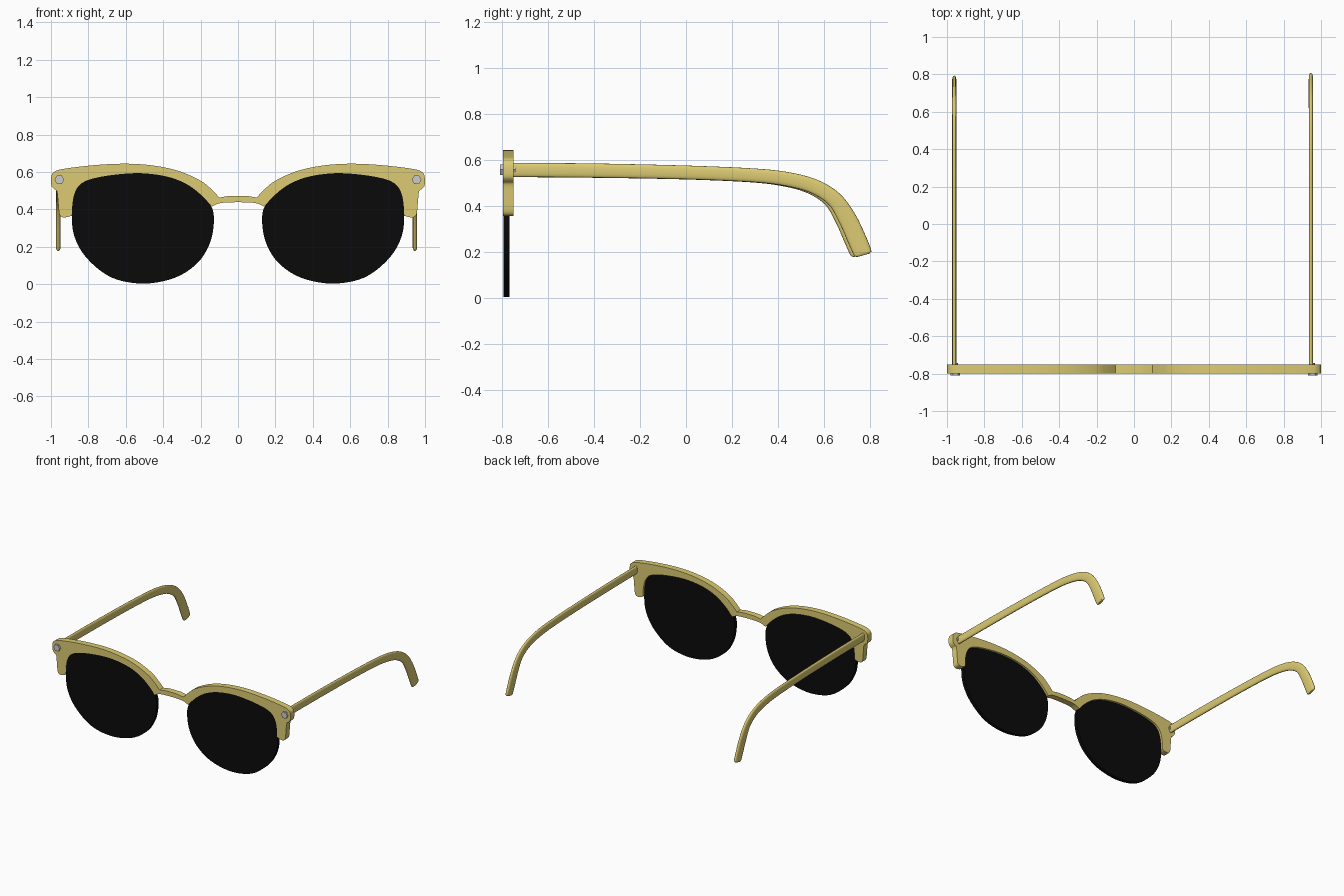
import bpy, bmesh, math
from mathutils import Vector

if "Cube" in bpy.data.objects:
    bpy.data.objects.remove(bpy.data.objects["Cube"])


def material(name, rgb):
    m = bpy.data.materials.new(name)
    m.diffuse_color = (*rgb, 1)
    m.use_nodes = True
    m.node_tree.nodes["Principled BSDF"].inputs["Base Color"].default_value = m.diffuse_color
    return m


GOLD = material("gold_plastic", (0.72, 0.60, 0.17))
BLACK = material("dark_lens", (0.003, 0.003, 0.003))


def spline(pts, steps=5, closed=False):
    """Catmull-Rom curve through points of any dimension."""
    p = [Vector(q) for q in pts]
    n = len(p)
    out = []
    for i in range(n if closed else n - 1):
        if closed:
            a, b, c, d = (p[(i + k) % n] for k in (-1, 0, 1, 2))
        else:
            b, c = p[i], p[i + 1]
            a = p[i - 1] if i else b * 2 - c
            d = p[i + 2] if i + 2 < n else c * 2 - b
        for s in range(steps):
            t = s / steps
            out.append(0.5 * (2 * b + (c - a) * t + (2 * a - 5 * b + 4 * c - d) * t * t
                              + (3 * b - a - 3 * c + d) * t ** 3))
    return out if closed else out + [p[-1]]


def finish(bm, name, mat=None, angle=35):
    bmesh.ops.remove_doubles(bm, verts=bm.verts, dist=1e-5)
    bmesh.ops.recalc_face_normals(bm, faces=bm.faces)
    me = bpy.data.meshes.new(name)
    bm.to_mesh(me)
    bm.free()
    ob = bpy.data.objects.new(name, me)
    bpy.context.collection.objects.link(ob)
    if mat:
        me.materials.append(mat)
    bpy.ops.object.select_all(action='DESELECT')
    ob.select_set(True)
    bpy.context.view_layer.objects.active = ob
    bpy.ops.object.shade_smooth_by_angle(angle=math.radians(angle))
    return ob


def plate(name, outline, y0, y1, mat=None, angle=35):
    """Solid plate from an x-z outline between two y depths."""
    bm = bmesh.new()
    face = bm.faces.new([bm.verts.new((x, y0, z)) for x, z in outline])
    r = bmesh.ops.extrude_face_region(bm, geom=[face])
    for v in r["geom"]:
        if isinstance(v, bmesh.types.BMVert):
            v.co.y = y1
    return finish(bm, name, mat, angle)


# Brow frame: right half from top of bridge round to its underside
bridge_top = spline([(0, 0.472), (0.05, 0.471), (0.10, 0.463)], 3)
brow = spline([(0.10, 0.463), (0.14, 0.505), (0.20, 0.553), (0.32, 0.606), (0.46, 0.635),
               (0.61, 0.644), (0.78, 0.635), (0.94, 0.615), (0.985, 0.598), (0.998, 0.575),
               (0.998, 0.53), (0.985, 0.51), (0.968, 0.495), (0.962, 0.44), (0.955, 0.375),
               (0.935, 0.357), (0.90, 0.362), (0.888, 0.372)], 4)
inner = spline([(0.888, 0.372), (0.884, 0.44), (0.868, 0.50), (0.835, 0.54), (0.77, 0.566),
                (0.65, 0.586), (0.515, 0.593), (0.38, 0.575), (0.275, 0.535), (0.195, 0.475),
                (0.14, 0.415)], 5)
bridge_low = spline([(0.14, 0.415), (0.10, 0.432), (0.05, 0.437), (0, 0.438)], 3)
half = bridge_top[:-1] + brow[:-1] + inner[:-1] + bridge_low
outline = [tuple(p) for p in half] + [(-p.x, p.y) for p in half[-2:0:-1]]
plate("brow_frame", outline, -0.798, -0.752, GOLD)

# Lenses, tucked slightly into the frame's lower edge
lens = spline([(0.505, 0.003), (0.675, 0.035), (0.805, 0.135), (0.873, 0.25), (0.889, 0.37),
               (0.878, 0.48), (0.84, 0.545), (0.77, 0.573), (0.65, 0.594), (0.515, 0.60),
               (0.38, 0.582), (0.27, 0.541), (0.19, 0.48), (0.14, 0.41), (0.129, 0.33),
               (0.15, 0.22), (0.215, 0.115), (0.335, 0.035)], 5, True)
for side, s in (("left", -1), ("right", 1)):
    plate(side + "_lens", [(s * p.x, p.y) for p in lens], -0.794, -0.768, BLACK)

# Temple arms: flattened section lofted along (y, z, half height, half thickness)
PATH = [(-0.76, 0.557, 0.031, 0.011), (-0.4, 0.554, 0.031, 0.011), (0, 0.546, 0.030, 0.011),
        (0.3, 0.533, 0.030, 0.011), (0.45, 0.515, 0.031, 0.011), (0.56, 0.484, 0.032, 0.011),
        (0.645, 0.43, 0.034, 0.012), (0.70, 0.35, 0.039, 0.012), (0.74, 0.265, 0.041, 0.012),
        (0.766, 0.204, 0.040, 0.012), (0.770, 0.192, 0.037, 0.011), (0.772, 0.185, 0.028, 0.007)]
SIDES = 16


def temple(name, x, shift):
    stations = spline(PATH, 5)
    bm = bmesh.new()
    rings = []
    for i, st in enumerate(stations):
        tan = (stations[min(i + 1, len(stations) - 1)] - stations[max(i - 1, 0)]).xy.normalized()
        ring = []
        for k in range(SIDES):
            a = 2 * math.pi * k / SIDES
            c, s = (math.copysign(abs(f) ** 0.75, f) for f in (math.cos(a), math.sin(a)))
            ring.append(bm.verts.new((x + st[3] * c,
                                      st[0] + shift - tan.y * st[2] * s,
                                      st[1] + tan.x * st[2] * s)))
        rings.append(ring)
    for r0, r1 in zip(rings, rings[1:]):
        for k in range(SIDES):
            j = (k + 1) % SIDES
            bm.faces.new((r0[k], r0[j], r1[j], r1[k]))
    bm.faces.new(rings[0])
    bm.faces.new(rings[-1])
    finish(bm, name, GOLD, 50)


temple("left_temple", -0.961, -0.015)
temple("right_temple", 0.946, 0.0)

# Grey hinge screws: hexagonal heads with a shank through the frame
for side, s in (("left", -1), ("right", 1)):
    for part, r, y0, y1 in (("head", 0.026, -0.811, -0.79), ("shank", 0.014, -0.80, -0.742)):
        ring = [(s * 0.955 + r * math.cos(k * math.pi / 3), 0.558 + r * math.sin(k * math.pi / 3))
                for k in range(6)]
        plate(f"{side}_screw_{part}", ring, y0, y1)
